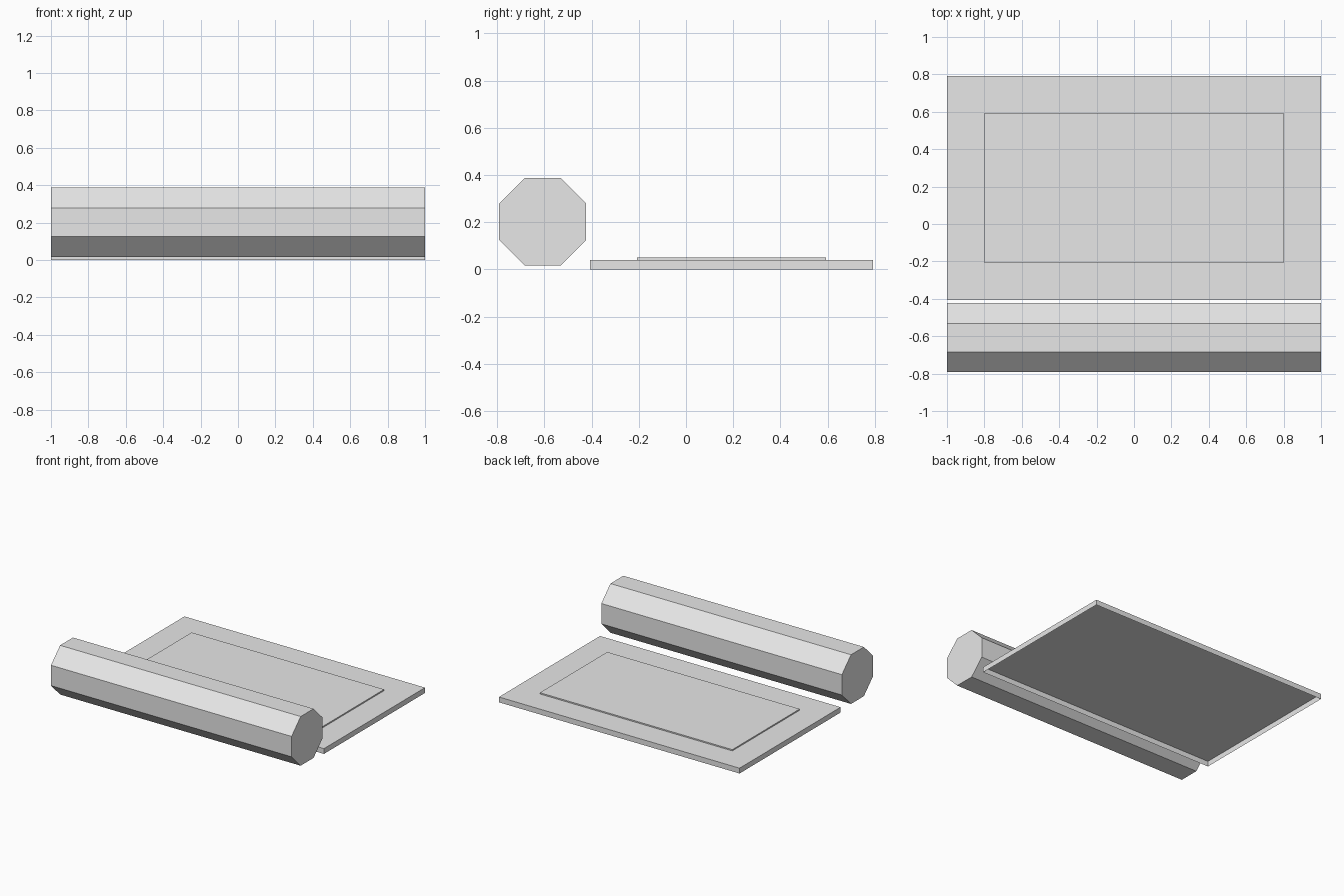
import bpy, bmesh, math
from mathutils import Matrix

if "Cube" in bpy.data.objects:
    bpy.data.objects.remove(bpy.data.objects["Cube"])

grey = bpy.data.materials.new("light grey")
grey.diffuse_color = (0.8, 0.8, 0.8, 1)
grey.use_nodes = True
grey.node_tree.nodes["Principled BSDF"].inputs["Base Color"].default_value = grey.diffuse_color


def finish(name, bm):
    mesh = bpy.data.meshes.new(name)
    bm.to_mesh(mesh)
    bm.free()
    mesh.materials.append(grey)
    obj = bpy.data.objects.new(name, mesh)
    bpy.context.collection.objects.link(obj)
    return obj


def open_tray(name, size, y, z0):
    """Box resting on z0 with no underside."""
    bm = bmesh.new()
    bmesh.ops.create_cube(bm, size=1)
    bmesh.ops.scale(bm, vec=size, verts=bm.verts)
    bmesh.ops.translate(bm, vec=(0, y, z0 + size[2] / 2), verts=bm.verts)
    bm.normal_update()
    under = [f for f in bm.faces if f.normal.z < -0.5]
    bmesh.ops.delete(bm, geom=under, context='FACES_ONLY')
    return finish(name, bm)


SHEET_Y = 0.1924

# flat sheet, open below
open_tray("sheet", (2.0, 1.2, 0.04), SHEET_Y, 0.0)

# thin raised panel on the sheet
open_tray("raised_panel", (1.6, 0.8, 0.0095), SHEET_Y, 0.04)

# eight-sided roll along x, flat side up
bm = bmesh.new()
bmesh.ops.create_cone(bm, cap_ends=True, segments=8, radius1=0.2, radius2=0.2, depth=2.0)
bm.normal_update()
# turn so that flats face straight up, down, front and back
side = next(f for f in bm.faces if abs(f.normal.z) < 0.5)
turn = -math.atan2(side.normal.y, side.normal.x)
bmesh.ops.rotate(bm, matrix=Matrix.Rotation(turn, 3, 'Z'), verts=bm.verts)
bmesh.ops.rotate(bm, matrix=Matrix.Rotation(math.pi / 2, 3, 'Y'), verts=bm.verts)
bmesh.ops.translate(bm, vec=(0, SHEET_Y - 0.8, 0.202), verts=bm.verts)
finish("roll", bm)
